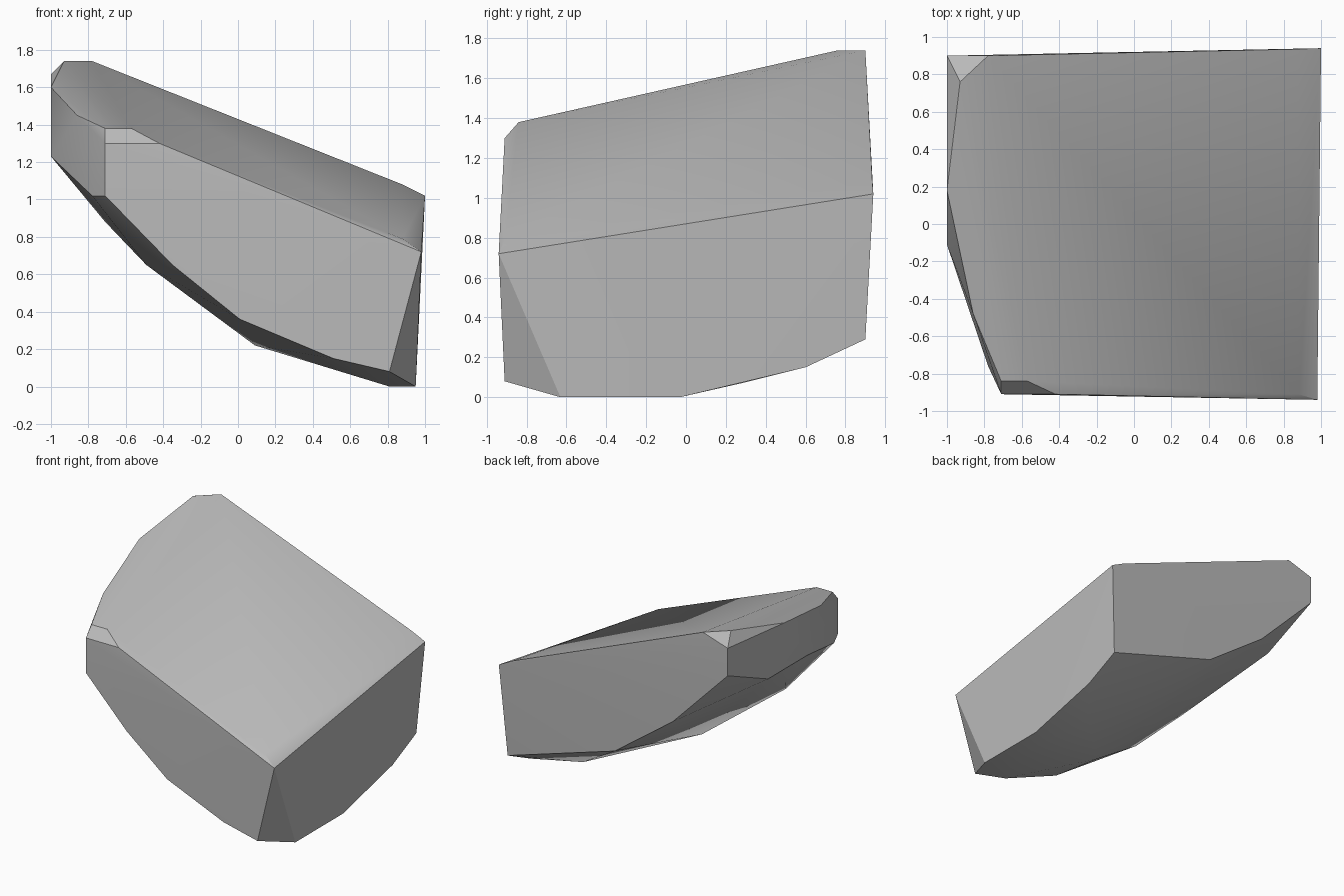
import bpy
import bmesh
import math
from mathutils import Vector

# Remove the default cube if the scene has it
default_cube = bpy.data.objects.get("Cube")
if default_cube:
    bpy.data.objects.remove(default_cube, do_unlink=True)


def make_material(name, colour):
    """Plain single-colour material for viewport and render."""
    material = bpy.data.materials.new(name)
    material.use_nodes = True
    material.diffuse_color = colour
    shader = material.node_tree.nodes["Principled BSDF"]
    shader.inputs["Base Color"].default_value = colour
    shader.inputs["Roughness"].default_value = 0.8
    return material


def outline_across(y, profile):
    """Outline of a face that looks along y, given as (x, z) pairs."""
    return [Vector((x, y, z)) for x, z in profile]


def outline_along(x, profile):
    """Outline of a face that looks along x, given as (y, z) pairs."""
    return [Vector((x, y, z)) for y, z in profile]


def build_hull(name, points, material):
    """Wrap the outlines in one convex chiselled block."""
    bm = bmesh.new()
    for point in points:
        bm.verts.new(point)
    bmesh.ops.convex_hull(bm, input=bm.verts[:])
    loose = [vert for vert in bm.verts if not vert.link_faces]
    bmesh.ops.delete(bm, geom=loose, context='VERTS')
    # Merge the nearly flat triangles into clean facets
    bmesh.ops.dissolve_limit(bm, angle_limit=math.radians(1.5),
                             verts=bm.verts[:], edges=bm.edges[:])
    bmesh.ops.recalc_face_normals(bm, faces=bm.faces[:])
    mesh = bpy.data.meshes.new(name)
    bm.to_mesh(mesh)
    bm.free()
    mesh.materials.append(material)
    block = bpy.data.objects.new(name, mesh)
    bpy.context.collection.objects.link(block)
    return block


# Back face: high on the right, curving down to the lower left corner
back_face = outline_across(0.9, [
    (-0.78, 1.74), (-1, 1.67), (-1, 1.45),
    (-0.51, 0.95), (0, 0.58), (0.95, 0.29)])

# Front face: sloping top edge and curved lower edge
front_face = outline_across(-0.91, [
    (-0.71, 1.3), (-0.42, 1.3), (0.88, 0.79), (-0.71, 1.02),
    (-0.35, 0.65), (0.01, 0.36), (0.51, 0.15), (0.81, 0.08)])

# Lower edge of the long flat side
side_edge = outline_along(0.95, [(-0.63, 0), (-0.03, 0), (0.6, 0.15)])

# Narrow blunt end
blunt_end = outline_along(-1, [(0.18, 1.6), (0.39, 1.23), (-0.11, 1.23)])

# Corners of the sloping top and the chamfers around it
top_corners = [Vector(corner) for corner in (
    (1, 0.94, 1.02), (0.88, 0.935, 1.08), (0.98, -0.94, 0.72),
    (-0.93, 0.76, 1.74), (-0.86, -0.48, 1.45),
    (-0.71, -0.84, 1.38), (-0.57, -0.84, 1.38))]

# Ridge of the rounded underside
underside = [Vector(corner) for corner in (
    (-0.78, -0.76, 1.02), (-0.71, -0.25, 0.88), (-0.49, -0.56, 0.65),
    (0.09, -0.33, 0.22), (0.81, -0.4, 0), (0.7, 0.3, 0.075))]

stone_grey = make_material("stone grey", (0.5, 0.5, 0.5, 1))
rock = build_hull(
    "rock_block",
    back_face + front_face + side_edge + blunt_end + top_corners + underside,
    stone_grey)

# Smooth the shallow facets and keep the chiselled edges sharp
bpy.ops.object.select_all(action='DESELECT')
rock.select_set(True)
bpy.context.view_layer.objects.active = rock
bpy.ops.object.shade_smooth_by_angle(angle=math.radians(30))
